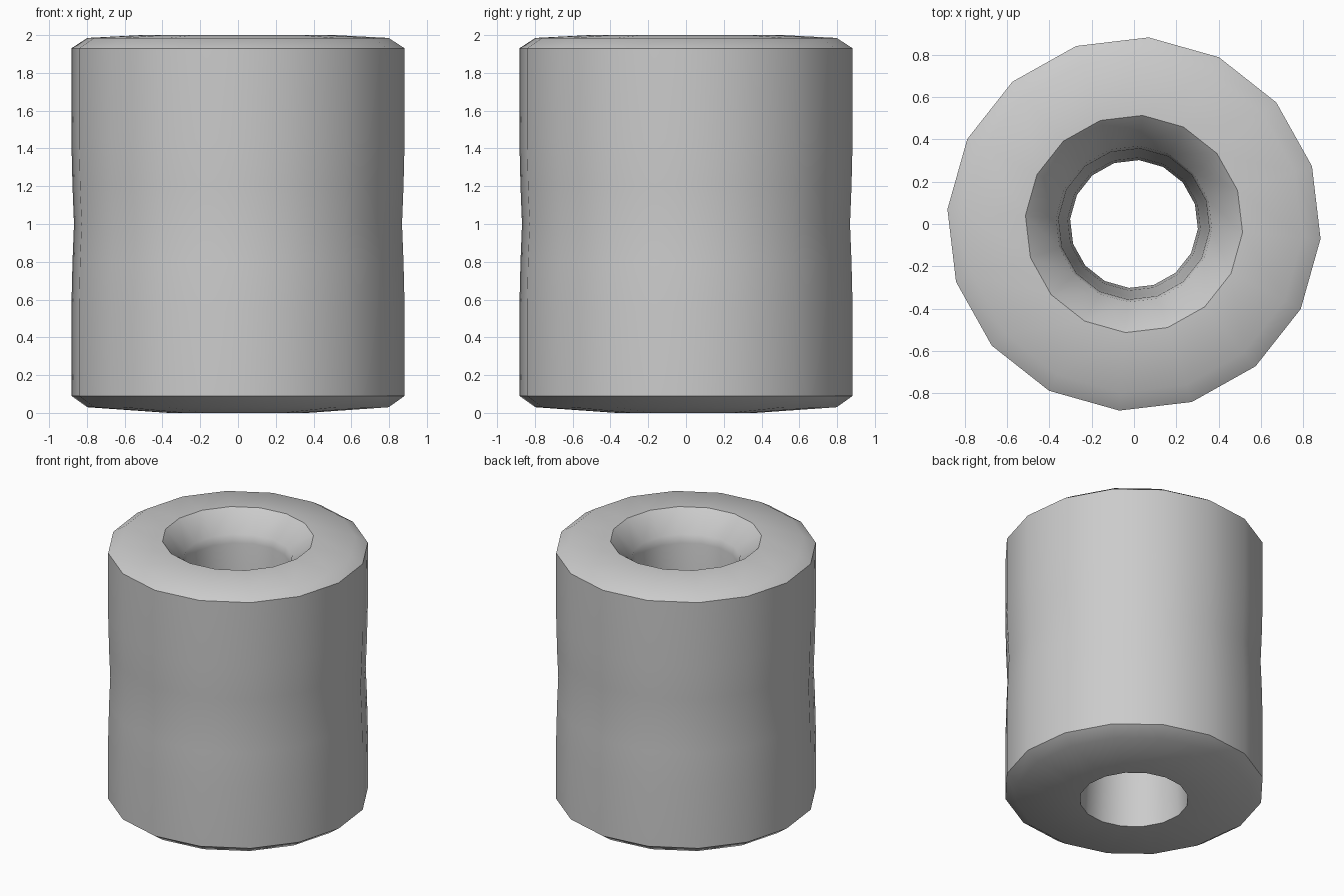
import bpy, bmesh, math

if "Cube" in bpy.data.objects:
    bpy.data.objects.remove(bpy.data.objects["Cube"])

SIDES = 16
PHASE = math.radians(-4.5)

# Closed cross-section (radius, height): outer wall, top, countersink, bore, underside
profile = [
    (0.37, 0.00), (0.80, 0.03), (0.885, 0.09),
    (0.885, 0.55), (0.879, 0.80), (0.871, 1.00), (0.879, 1.20), (0.885, 1.45),
    (0.885, 1.93), (0.80, 1.985), (0.515, 2.00),
    (0.37, 1.86), (0.358, 1.80), (0.345, 1.50), (0.315, 1.20),
    (0.303, 1.00), (0.315, 0.80), (0.345, 0.50),
]

# Revolve the section into a ring with 16 sides
bm = bmesh.new()
rings = []
for r, z in profile:
    rings.append([bm.verts.new((r * math.cos(PHASE + math.tau * i / SIDES),
                                r * math.sin(PHASE + math.tau * i / SIDES), z))
                  for i in range(SIDES)])
for k, low in enumerate(rings):
    high = rings[(k + 1) % len(rings)]
    for i in range(SIDES):
        j = (i + 1) % SIDES
        bm.faces.new((low[i], low[j], high[j], high[i]))
bmesh.ops.recalc_face_normals(bm, faces=bm.faces)

mesh = bpy.data.meshes.new("bushing")
bm.to_mesh(mesh)
bm.free()
bushing = bpy.data.objects.new("bushing", mesh)
bpy.context.collection.objects.link(bushing)

# Smooth walls, crisp rims
bpy.context.view_layer.objects.active = bushing
bushing.select_set(True)
bpy.ops.object.shade_smooth_by_angle(angle=math.radians(35))
